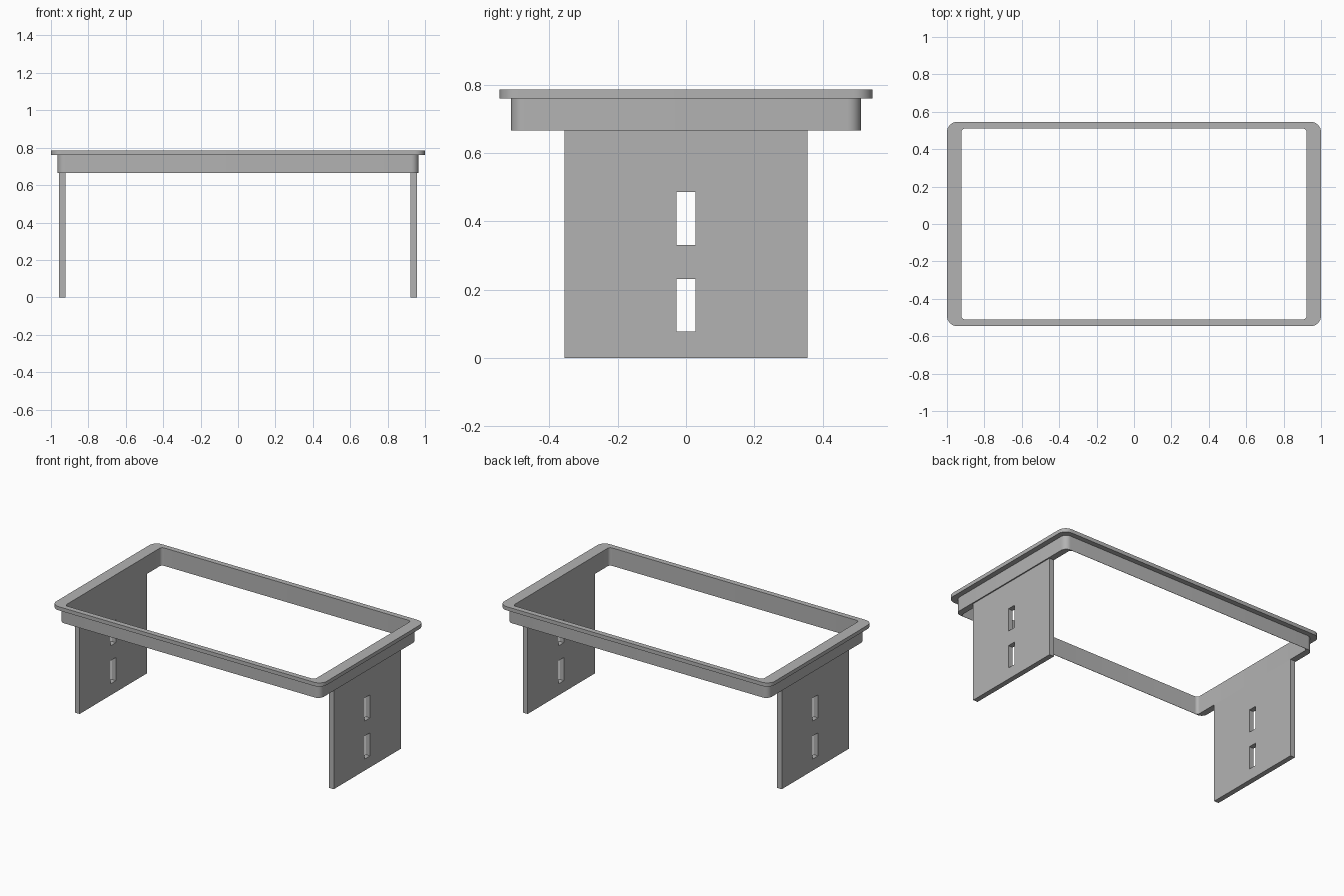
import bpy, bmesh, math
from mathutils import Matrix, Vector

if "Cube" in bpy.data.objects:
    bpy.data.objects.remove(bpy.data.objects["Cube"], do_unlink=True)

GREY = (0.45, 0.45, 0.45, 1)
grey = bpy.data.materials.new("plain grey")
grey.use_nodes = True
grey.diffuse_color = GREY
grey.node_tree.nodes["Principled BSDF"].inputs["Base Color"].default_value = GREY


def rectangle(hx, hy, radius=0, centre=(0, 0), steps=8):
    """Outline of a rectangle, with rounded corners if radius > 0."""
    cx, cy = centre
    if not radius:
        return [(cx + sx * hx, cy + sy * hy) for sx, sy in ((1, 1), (-1, 1), (-1, -1), (1, -1))]
    points = []
    for corner, (sx, sy) in enumerate(((1, 1), (-1, 1), (-1, -1), (1, -1))):
        for i in range(steps + 1):
            a = math.pi / 2 * (corner + i / steps)
            points.append((cx + sx * (hx - radius) + radius * math.cos(a),
                           cy + sy * (hy - radius) + radius * math.sin(a)))
    return points


def plate(name, outlines, depth, matrix):
    """Fill an outer outline with holes, thicken it and place it."""
    bm = bmesh.new()
    for outline in outlines:
        verts = [bm.verts.new((x, y, 0)) for x, y in outline]
        for a, b in zip(verts, verts[1:] + verts[:1]):
            bm.edges.new((a, b))
    bmesh.ops.triangle_fill(bm, edges=bm.edges[:], use_beauty=True, normal=(0, 0, 1))
    extruded = bmesh.ops.extrude_face_region(bm, geom=bm.faces[:], use_keep_orig=True)
    top = [v for v in extruded["geom"] if isinstance(v, bmesh.types.BMVert)]
    bmesh.ops.translate(bm, verts=top, vec=Vector((0, 0, depth)))
    bm.transform(matrix)
    bmesh.ops.recalc_face_normals(bm, faces=bm.faces[:])
    mesh = bpy.data.meshes.new(name)
    bm.to_mesh(mesh)
    bm.free()
    mesh.materials.append(grey)
    obj = bpy.data.objects.new(name, mesh)
    bpy.context.collection.objects.link(obj)
    bpy.ops.object.select_all(action='DESELECT')
    obj.select_set(True)
    bpy.context.view_layer.objects.active = obj
    bpy.ops.object.shade_smooth_by_angle(angle=math.radians(30))
    return obj


RIM_Z, SKIRT_Z, TOP_Z = 0.76, 0.665, 0.785
opening = rectangle(0.923, 0.51, 0.02)

# Open rectangular top: overhanging rim above a narrower skirt
plate("top_rim", [rectangle(1, 0.546, 0.055), opening],
      TOP_Z - RIM_Z, Matrix.Translation((0, 0, RIM_Z)))
plate("skirt", [rectangle(0.965, 0.512, 0.04), opening],
      RIM_Z - SKIRT_Z, Matrix.Translation((0, 0, SKIRT_Z)))

# Slotted end panels, drawn in the YZ plane and thickened along X
slots = [rectangle(0.028, 0.077, centre=(0, z)) for z in (0.154, 0.408)]
panel = rectangle(0.355, SKIRT_Z / 2, centre=(0, SKIRT_Z / 2))
upright = Matrix(((0, 0, 1, 0), (1, 0, 0, 0), (0, 1, 0, 0), (0, 0, 0, 1)))
for name, x in (("left_leg_panel", 0.923), ("right_leg_panel", -0.957)):
    plate(name, [panel] + slots, 0.034, Matrix.Translation((x, 0, 0)) @ upright)
